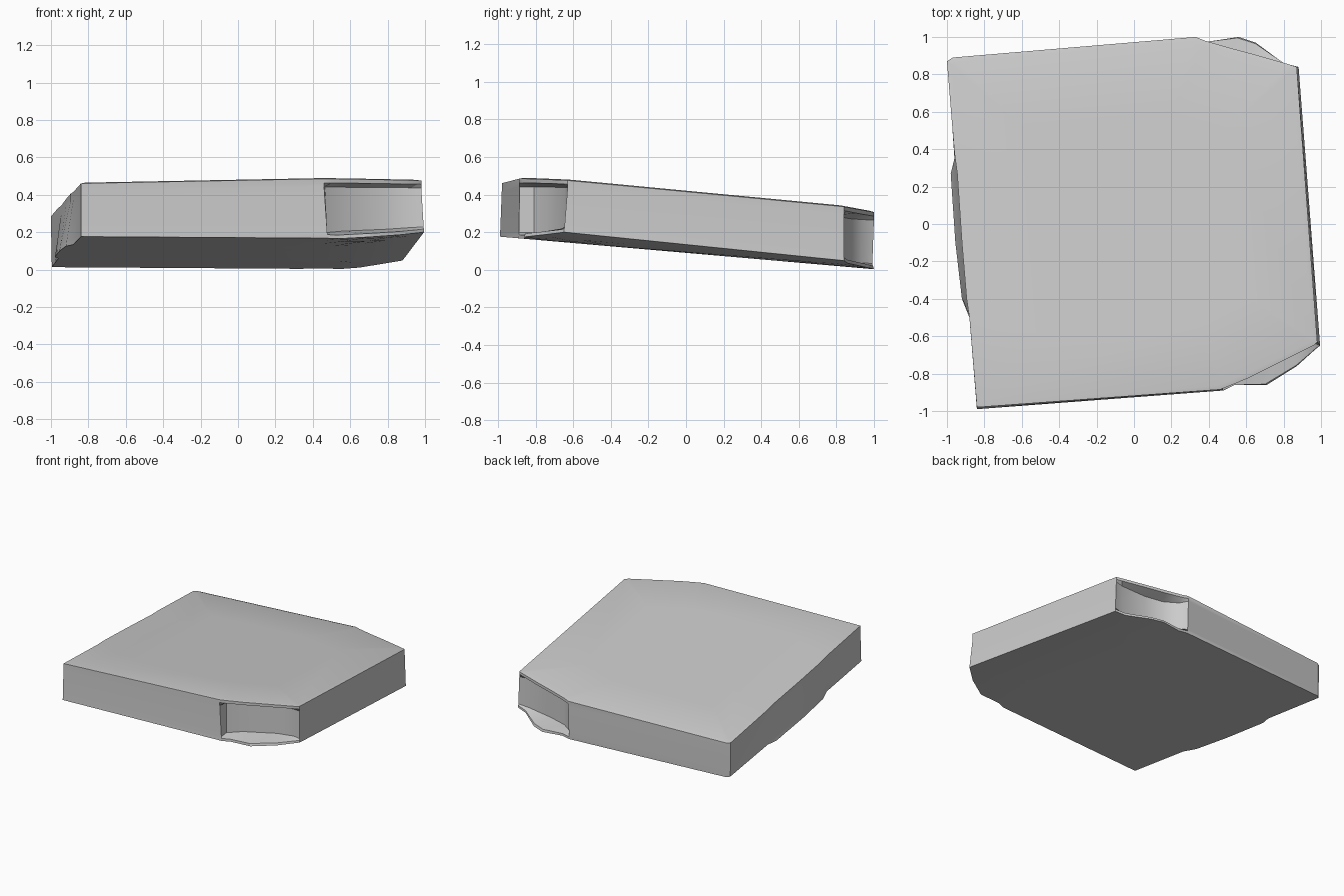
import bpy, bmesh
from mathutils import Vector

if "Cube" in bpy.data.objects:
    bpy.data.objects.remove(bpy.data.objects["Cube"])

# Outline, anticlockwise: top x, top y, bottom x, bottom y, depth of chipped hollow
OUTLINE = [
    (-0.84, -0.98, -0.84, -0.99, 0),
    (0.46, -0.885, 0.48, -0.89, 0),
    (0.50, -0.87, 0.54, -0.86, 0.07),
    (0.62, -0.82, 0.71, -0.86, 0.10),
    (0.86, -0.70, 0.87, -0.76, 0.09),
    (0.96, -0.65, 0.97, -0.67, 0.04),
    (0.98, -0.63, 0.995, -0.65, 0),
    (0.87, 0.84, 0.88, 0.84, 0),
    (0.83, 0.853, 0.80, 0.86, 0.04),
    (0.65, 0.905, 0.65, 0.97, 0.09),
    (0.50, 0.945, 0.56, 1.00, 0.09),
    (0.38, 0.98, 0.40, 0.975, 0.05),
    (0.33, 1.00, 0.33, 0.99, 0),
    (-0.97, 0.89, -0.97, 0.89, 0),
    (-1.00, 0.87, -0.995, 0.87, 0),
    (-0.96, 0.38, -0.96, 0.35, 0),
    (-0.945, 0.27, -0.98, 0.27, 0),
    (-0.92, -0.10, -0.955, -0.10, 0),
    (-0.895, -0.40, -0.92, -0.40, 0),
    (-0.88, -0.50, -0.88, -0.50, 0),
]


def top_z(x, y):
    return 0.397 + 0.026 * x - 0.093 * y


def bottom_z(x, y):
    # underside tilts with the slab and curls up towards the right edge
    return 0.09 - 0.087 * y + 0.055 * (max(0, x - 0.5) / 0.5) ** 2


bm = bmesh.new()


def wall_ring(t, hollow):
    ring = []
    for tx, ty, bx, by, d in OUTLINE:
        p = Vector((bx, by)).lerp(Vector((tx, ty)), min(1, t * 1.6))
        z = bottom_z(bx, by) * (1 - t) + (top_z(tx, ty) - 0.006) * t
        if hollow and d:
            p = Vector((tx, ty))
            p -= p.normalized() * d
        ring.append(bm.verts.new((p.x, p.y, z)))
    return ring


def cap_ring(scale, top):
    ring = []
    for tx, ty, bx, by, d in OUTLINE:
        x, y = (tx, ty) if top else (bx, by)
        x, y = x * scale, y * scale
        ring.append(bm.verts.new((x, y, (top_z if top else bottom_z)(x, y))))
    return ring


# underside rings, side walls with hollow corners, then upper surface rings
rings = [cap_ring(s, False) for s in (0.3, 0.6, 0.8, 0.92)]
rings += [wall_ring(t, h) for t, h in
          ((0, False), (0.06, False), (0.10, True), (0.86, True), (0.93, False), (1, False))]
rings += [cap_ring(s, True) for s in (0.975, 0.6, 0.3)]

n = len(OUTLINE)
for a, b in zip(rings, rings[1:]):
    for i in range(n):
        j = (i + 1) % n
        bm.faces.new((a[i], a[j], b[j], b[i]))
bm.faces.new(rings[0][::-1])
bm.faces.new(rings[-1])
bmesh.ops.recalc_face_normals(bm, faces=bm.faces[:])

mesh = bpy.data.meshes.new("chipped_slab")
bm.to_mesh(mesh)
bm.free()
slab = bpy.data.objects.new("chipped_slab", mesh)
bpy.context.collection.objects.link(slab)

grey = bpy.data.materials.new("light grey")
grey.diffuse_color = (0.6, 0.6, 0.6, 1)
grey.use_nodes = True
grey.node_tree.nodes["Principled BSDF"].inputs["Base Color"].default_value = grey.diffuse_color
mesh.materials.append(grey)

bpy.context.view_layer.objects.active = slab
slab.select_set(True)
bpy.ops.object.shade_smooth_by_angle(angle=0.5)
